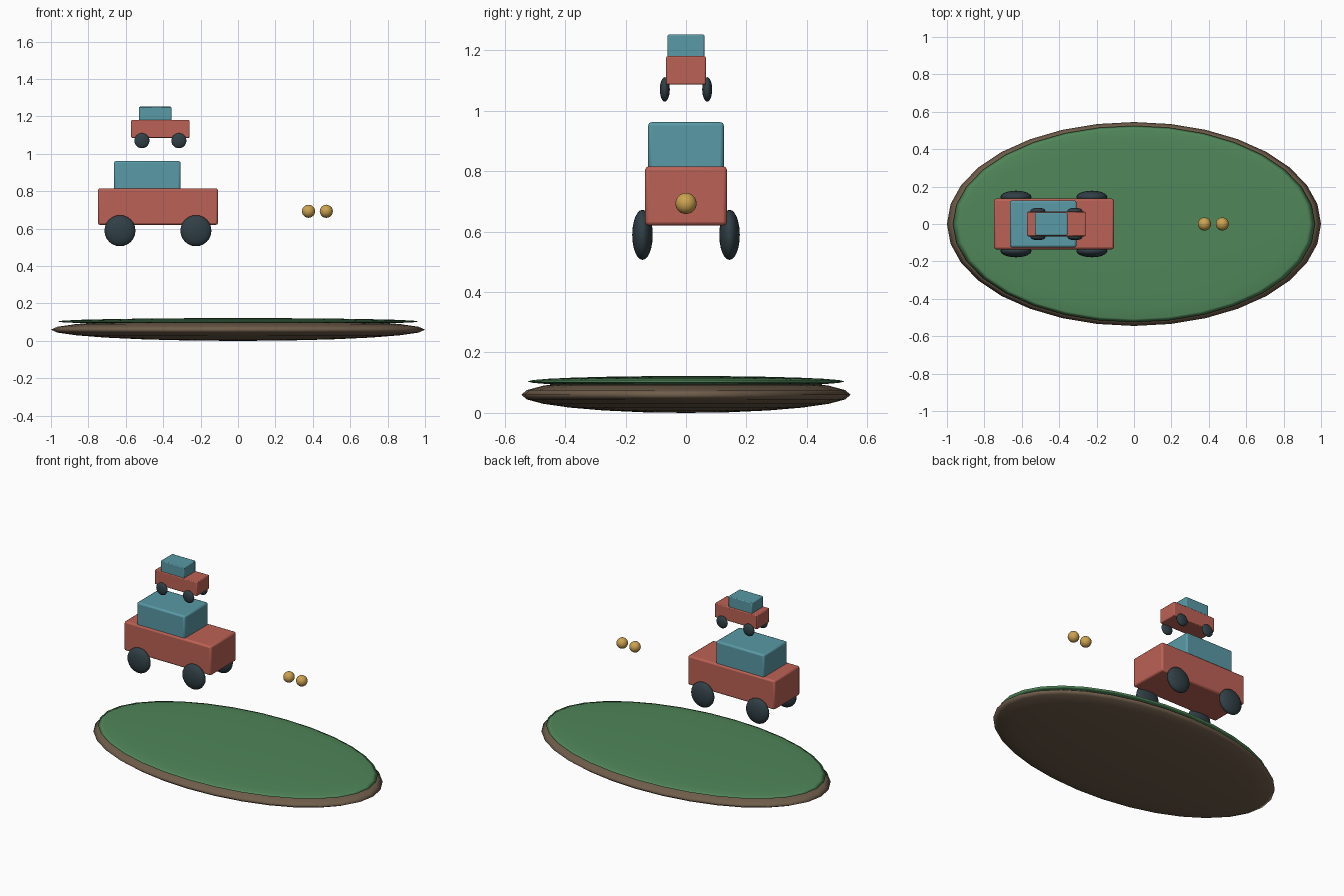
import bpy
from math import radians

if "Cube" in bpy.data.objects:
    bpy.data.objects.remove(bpy.data.objects["Cube"])


def material(name, rgb):
    m = bpy.data.materials.new(name)
    m.diffuse_color = (*rgb, 1)
    m.use_nodes = True
    m.node_tree.nodes["Principled BSDF"].inputs["Base Color"].default_value = m.diffuse_color
    return m


RED = material("red paint", (0.50, 0.12, 0.09))
BLUE = material("blue glass", (0.10, 0.32, 0.38))
DARK = material("dark rubber", (0.03, 0.05, 0.06))
GOLD = material("gold", (0.60, 0.36, 0.08))
GREEN = material("grass", (0.08, 0.24, 0.10))
BROWN = material("earth", (0.16, 0.11, 0.07))


def finish(name, mat):
    ob = bpy.context.object
    ob.name = name
    ob.data.materials.append(mat)
    return ob


def ellipsoid(name, center, radii, mat, segments=24, rings=12):
    bpy.ops.mesh.primitive_uv_sphere_add(segments=segments, ring_count=rings, location=center)
    ob = finish(name, mat)
    ob.scale = radii
    bpy.ops.object.transform_apply(location=False, rotation=False, scale=True)
    bpy.ops.object.shade_smooth()
    return ob


def box(name, center, size, bevel, mat):
    bpy.ops.mesh.primitive_cube_add(size=1, location=center)
    ob = finish(name, mat)
    ob.scale = size
    bpy.ops.object.transform_apply(location=False, rotation=False, scale=True)
    mod = ob.modifiers.new("soft edges", 'BEVEL')
    mod.width, mod.segments = bevel, 2
    bpy.ops.object.shade_smooth_by_angle(angle=radians(30))
    return ob


def car(prefix, x, z, s):
    # body block, cabin block, four flattened wheels; z is the body underside
    box(prefix + "_body", (x, 0, z + 0.097 * s), (0.642 * s, 0.27 * s, 0.195 * s), 0.011 * s, RED)
    box(prefix + "_cabin", (x - 0.057 * s, 0, z + 0.257 * s),
        (0.356 * s, 0.25 * s, 0.168 * s), 0.011 * s, BLUE)
    for end, dx in (("rear", -0.203), ("front", 0.203)):
        for side, dy in (("right", -0.144), ("left", 0.144)):
            ellipsoid(f"{prefix}_{end}_{side}_wheel", (x + dx * s, dy * s, z - 0.032 * s),
                      (0.083 * s, 0.034 * s, 0.083 * s), DARK)


# island base
ellipsoid("earth_base", (0, 0, 0.06), (1.0, 0.545, 0.06), BROWN, 32, 12)
ellipsoid("grass_top", (0, 0, 0.104), (0.968, 0.525, 0.018), GREEN, 32, 12)

# floating cars
car("large_car", -0.428, 0.621, 1.0)
car("small_car", -0.415, 1.086, 0.487)

# pair of gold beads
for i, x in enumerate((0.377, 0.472)):
    ellipsoid(f"gold_bead_{i + 1}", (x, 0, 0.693), (0.035, 0.035, 0.035), GOLD)
